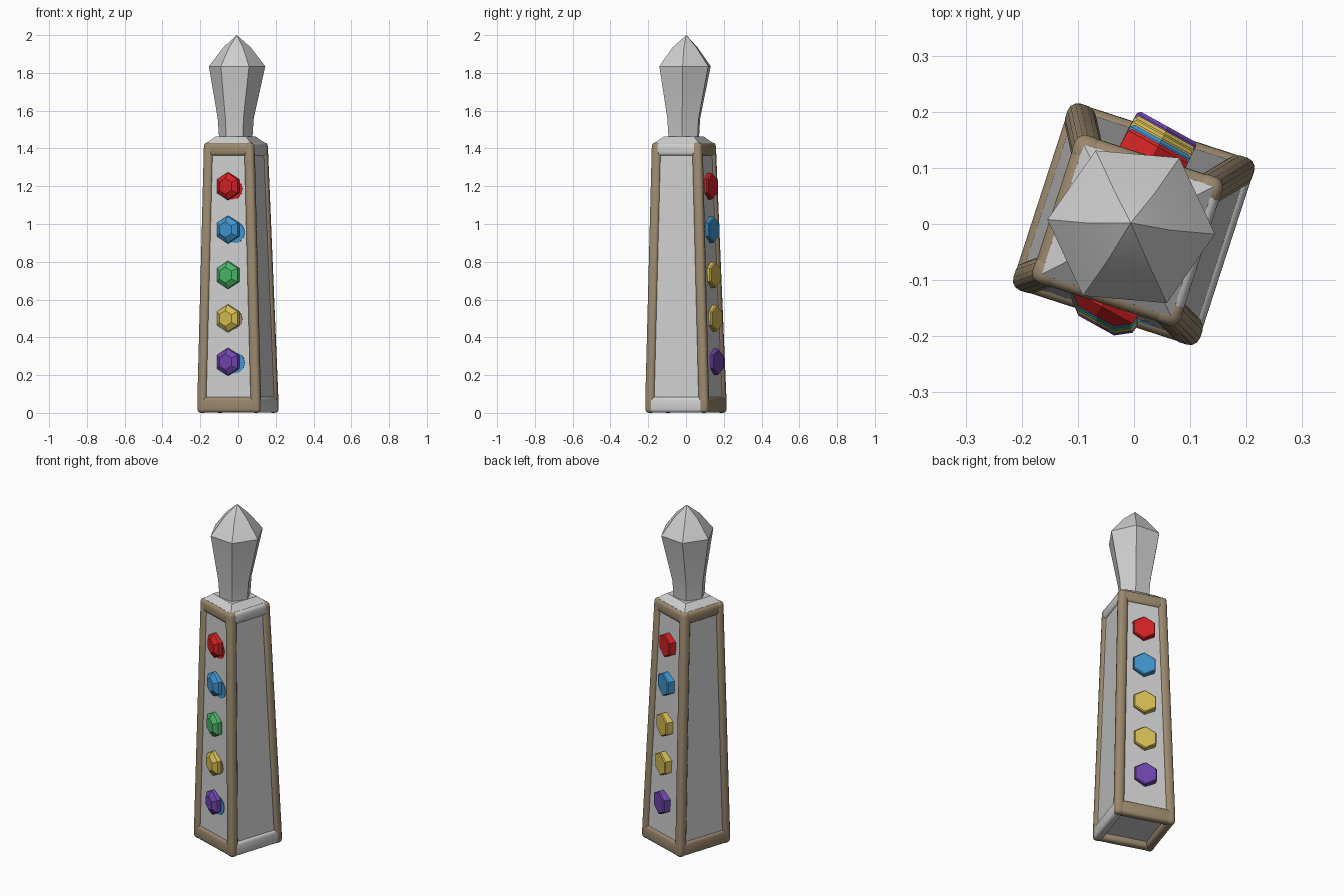
import bpy
import bmesh
from math import radians, cos, sin
from mathutils import Matrix, Vector

cube = bpy.data.objects.get("Cube")
if cube:
    bpy.data.objects.remove(cube, do_unlink=True)


def material(name, rgb):
    m = bpy.data.materials.new(name)
    m.use_nodes = True
    m.diffuse_color = (*rgb, 1)
    bsdf = m.node_tree.nodes["Principled BSDF"]
    bsdf.inputs["Base Color"].default_value = (*rgb, 1)
    bsdf.inputs["Roughness"].default_value = 0.7
    return m


white = material("pale stone", (0.62, 0.62, 0.62))
tan = material("tan trim", (0.33, 0.25, 0.155))
red = material("red", (0.65, 0.016, 0.018))
blue = material("blue", (0.05, 0.30, 0.62))
green = material("green", (0.07, 0.46, 0.14))
yellow = material("yellow", (0.66, 0.50, 0.09))
purple = material("purple", (0.16, 0.06, 0.42))

# The tower is turned about z and leans very slightly
YAW = radians(-18)
LEAN = Matrix.Identity(4)
LEAN[0][2] = LEAN[1][2] = -0.008
TOWER = LEAN @ Matrix.Rotation(YAW, 4, "Z")
BASE_HALF, TOP_HALF, TOP_Z = 0.176, 0.138, 1.43
INSET = 0.012


def half_at(z):
    return BASE_HALF + (TOP_HALF - BASE_HALF) * z / TOP_Z


def hull(name, points, mat, matrix=TOWER, smooth=False):
    """Convex solid around the points."""
    bm = bmesh.new()
    for p in points:
        bm.verts.new(p)
    bmesh.ops.convex_hull(bm, input=list(bm.verts))
    bmesh.ops.delete(bm, geom=[v for v in bm.verts if not v.link_faces], context="VERTS")
    bmesh.ops.dissolve_limit(bm, angle_limit=radians(0.5), verts=bm.verts, edges=bm.edges)
    bmesh.ops.transform(bm, matrix=matrix, verts=bm.verts)
    bmesh.ops.recalc_face_normals(bm, faces=bm.faces)
    mesh = bpy.data.meshes.new(name)
    bm.to_mesh(mesh)
    bm.free()
    mesh.materials.append(mat)
    obj = bpy.data.objects.new(name, mesh)
    bpy.context.collection.objects.link(obj)
    if smooth:
        bpy.ops.object.select_all(action="DESELECT")
        obj.select_set(True)
        bpy.context.view_layer.objects.active = obj
        bpy.ops.object.shade_smooth_by_angle(angle=radians(50))
    return obj


def square(half, z):
    return [(sx * half, sy * half, z) for sx in (-1, 1) for sy in (-1, 1)]


def rounded_block(center, half, bevel=0.019):
    """Points of a soft-edged block, used as the end of a beam."""
    bm = bmesh.new()
    bmesh.ops.create_cube(bm, size=2, matrix=Matrix.Diagonal((*half, 1)))
    bmesh.ops.bevel(bm, geom=list(bm.edges), offset=bevel, segments=3,
                    profile=0.5, affect="EDGES")
    points = [v.co + Vector(center) for v in bm.verts]
    bm.free()
    return points


# Stone body and sloping cap
hull("body", square(half_at(0.035) - INSET, 0.035)
     + square(half_at(1.41) - INSET, 1.41), white)
hull("cap", square(0.125, 1.38) + square(0.122, 1.43) + square(0.085, 1.462), white)

# Rounded frame: four posts and two rings of rails
BEAM = 0.026
corners = {"front_right": (-1, -1), "front_left": (1, -1),
           "back_left": (1, 1), "back_right": (-1, 1)}
rails = {"front": ("front_right", "front_left"), "left": ("front_left", "back_left"),
         "back": ("back_left", "back_right"), "right": ("back_right", "front_right")}


def node(corner, level, shrink=0.0):
    z, tall = (0.043, 0.043) if level == "bottom" else (1.395, 0.036)
    reach = half_at(z) - BEAM
    sx, sy = corners[corner]
    width = BEAM - shrink
    return rounded_block((sx * reach, sy * reach, z), (width, width, tall - shrink))


for corner in corners:
    hull(corner + "_post", node(corner, "bottom") + node(corner, "top"), tan, smooth=True)
for level in ("bottom", "top"):
    for side, (a, b) in rails.items():
        plain = side == "left"
        hull(f"{level}_{side}_rail", node(a, level, 0.001) + node(b, level, 0.001),
             white if plain else tan, smooth=True)


# Hexagonal studs and thin stains on the front and back
def rings(profile, count=6):
    return [(r * cos(t), -d, r * sin(t)) for r, d in profile
            for t in (radians(90 + 360 * i / count) for i in range(count))]


def on_panel(x, z, back, yaw):
    side = 1 if back else -1
    spot = TOWER @ Vector((x, side * (half_at(z) - INSET), z))
    return Matrix.Translation(spot) @ Matrix.Rotation(yaw + radians(180 * back), 4, "Z")


STUD_YAW = radians(-29)
FACETED = ((0.066, -0.03), (0.074, 0.002), (0.072, 0.014), (0.042, 0.034))
FLAT = ((0.07, -0.03), (0.07, 0.024), (0.064, 0.03))
heights = [1.2, 0.97, 0.73, 0.5, 0.27]
front_colours = [red, blue, green, yellow, purple]
back_colours = [red, blue, yellow, yellow, purple]
for i, z in enumerate(heights):
    hull(f"front_stud_{i + 1}", rings(FACETED), front_colours[i],
         on_panel(0, z, False, STUD_YAW))
    hull(f"back_stud_{i + 1}", rings(FLAT), back_colours[i],
         on_panel(0, z, True, STUD_YAW))

STAIN = ((0.056, -0.004), (0.056, 0.003))
for i, (z, mat) in enumerate(((0.955, blue), (0.265, blue), (0.495, tan), (1.185, red))):
    offset = 0.036 if mat is blue else 0.022
    hull(f"front_stain_{i + 1}", rings(STAIN, 12), mat, on_panel(offset, z, False, YAW))

# Six-sided crystal: stacked rings joined by flat faces
bm = bmesh.new()
CRYSTAL = ((0.088, 1.44), (0.096, 1.56), (0.15, 1.835), (0.073, 1.935))
loops = []
for r, z in CRYSTAL:
    drift = -0.012 if z < 1.7 else -0.005
    loops.append([bm.verts.new((r * cos(t) + drift, r * sin(t) + drift, z))
                  for t in (radians(60 * i - 5) for i in range(6))])
tip = bm.verts.new((-0.006, 0.002, 2.0))
bm.faces.new(loops[0][::-1])
for i in range(6):
    j = (i + 1) % 6
    for low, high in zip(loops, loops[1:]):
        bm.faces.new((low[i], low[j], high[j], high[i]))
    bm.faces.new((loops[-1][i], loops[-1][j], tip))
bmesh.ops.recalc_face_normals(bm, faces=bm.faces)
mesh = bpy.data.meshes.new("crystal")
bm.to_mesh(mesh)
bm.free()
mesh.materials.append(white)
crystal = bpy.data.objects.new("crystal", mesh)
bpy.context.collection.objects.link(crystal)
bpy.context.view_layer.objects.active = crystal
bpy.ops.object.select_all(action="DESELECT")
crystal.select_set(True)
bpy.ops.object.shade_smooth_by_angle(angle=radians(25))
